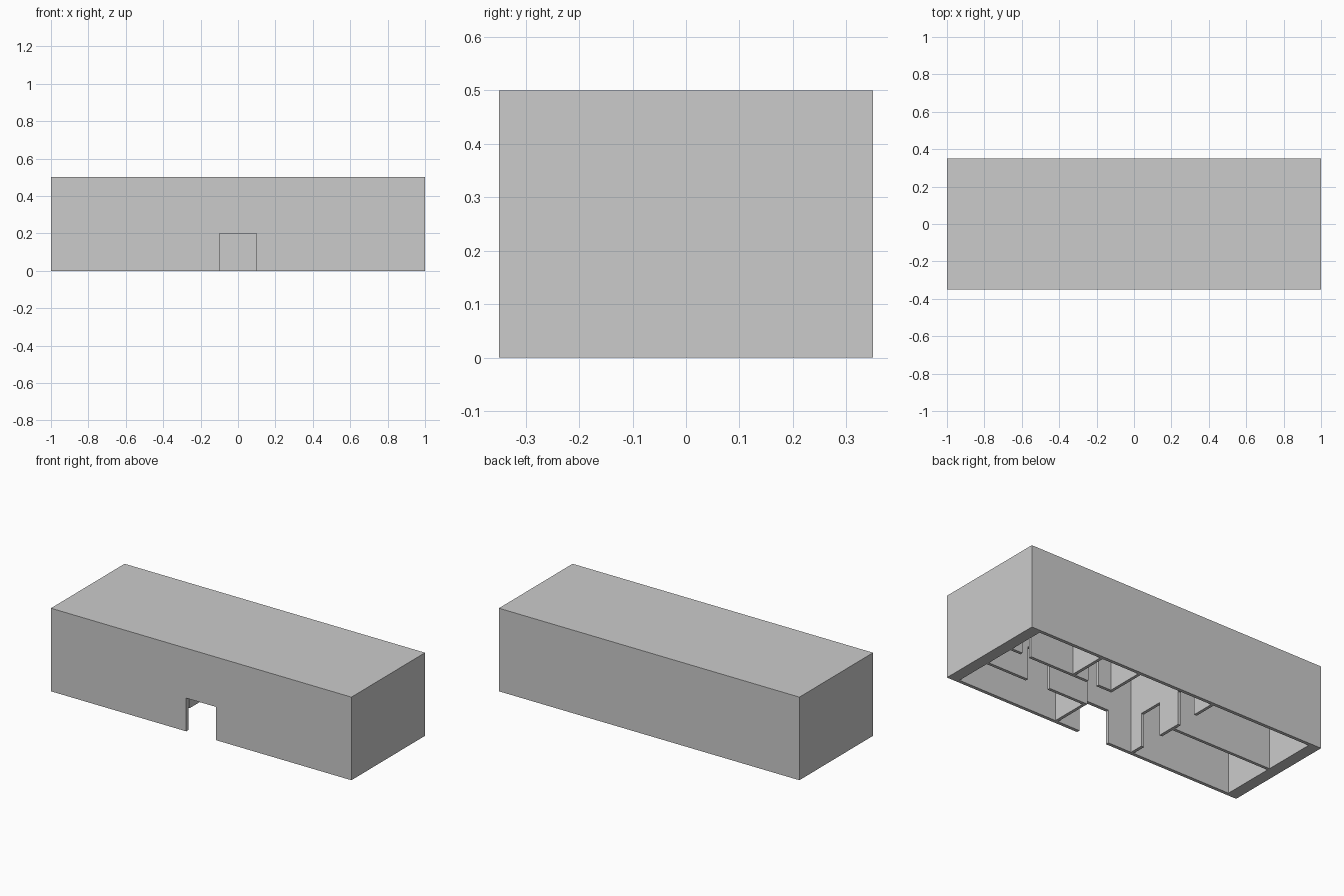
import bpy, bmesh

if "Cube" in bpy.data.objects:
    bpy.data.objects.remove(bpy.data.objects["Cube"])

CEILING = 0.485
DOOR_H = 0.2
T = 0.018  # partition thickness


def new_object(name, bm):
    bmesh.ops.recalc_face_normals(bm, faces=bm.faces[:])
    mesh = bpy.data.meshes.new(name)
    bm.to_mesh(mesh)
    bm.free()
    obj = bpy.data.objects.new(name, mesh)
    bpy.context.collection.objects.link(obj)
    return obj


def box(name, lo, hi):
    bm = bmesh.new()
    bmesh.ops.create_cube(bm, size=1)
    for v in bm.verts:
        v.co = [(a + b) / 2 + c * (b - a) for a, b, c in zip(lo, hi, v.co)]
    return new_object(name, bm)


def partition(name, axis, at, start, end, doors=()):
    """Thin wall running along an axis, with door notches cut up from the floor."""
    profile = [(start, 0)]
    for a, b in doors:
        profile += [(a, 0), (a, DOOR_H), (b, DOOR_H), (b, 0)]
    profile += [(end, 0), (end, CEILING), (start, CEILING)]
    bm = bmesh.new()
    side = at - T / 2
    verts = [bm.verts.new((s, side, z) if axis == 'X' else (side, s, z))
             for s, z in profile]
    face = bm.faces.new(verts)
    grown = bmesh.ops.extrude_face_region(bm, geom=[face])
    moved = [g for g in grown['geom'] if isinstance(g, bmesh.types.BMVert)]
    bmesh.ops.translate(bm, verts=moved, vec=(0, T, 0) if axis == 'X' else (T, 0, 0))
    return new_object(name, bm)


# Outer shell: block hollowed from below, with a front doorway
IX, IY = 0.93, 0.33
shell = box("outer_shell", (-1, -0.35, 0), (1, 0.35, 0.5))
cutters = [box("cavity_cutter", (-IX, -IY, -0.1), (IX, IY, CEILING)),
           box("doorway_cutter", (-0.1, -0.5, -0.1), (0.1, 0, DOOR_H))]
bpy.context.view_layer.objects.active = shell
for cutter in cutters:
    mod = shell.modifiers.new("cut", 'BOOLEAN')
    mod.operation = 'DIFFERENCE'
    mod.solver = 'EXACT'
    mod.object = cutter
    bpy.ops.object.modifier_apply(modifier=mod.name)
    bpy.data.objects.remove(cutter)

# Left side: hall wall with two doors, and the wall between the two rooms
partition("left_hall_wall", 'Y', -0.265, -IY, IY, [(-0.245, -0.095), (0.058, 0.19)])
partition("left_room_divider", 'X', 0.0, -IX, -0.265)

# Right side: front room, corridor and two back rooms
partition("right_hall_wall_front", 'Y', 0.258, -IY, -0.088)
partition("right_hall_wall_back", 'Y', 0.24, 0.088, IY)
partition("corridor_front_wall", 'X', -0.097, 0.25, IX, [(0.51, 0.66)])
partition("corridor_back_wall", 'X', 0.097, 0.232, IX, [(0.335, 0.405), (0.80, 0.86)])
partition("back_room_divider", 'Y', 0.503, 0.097, IY)
